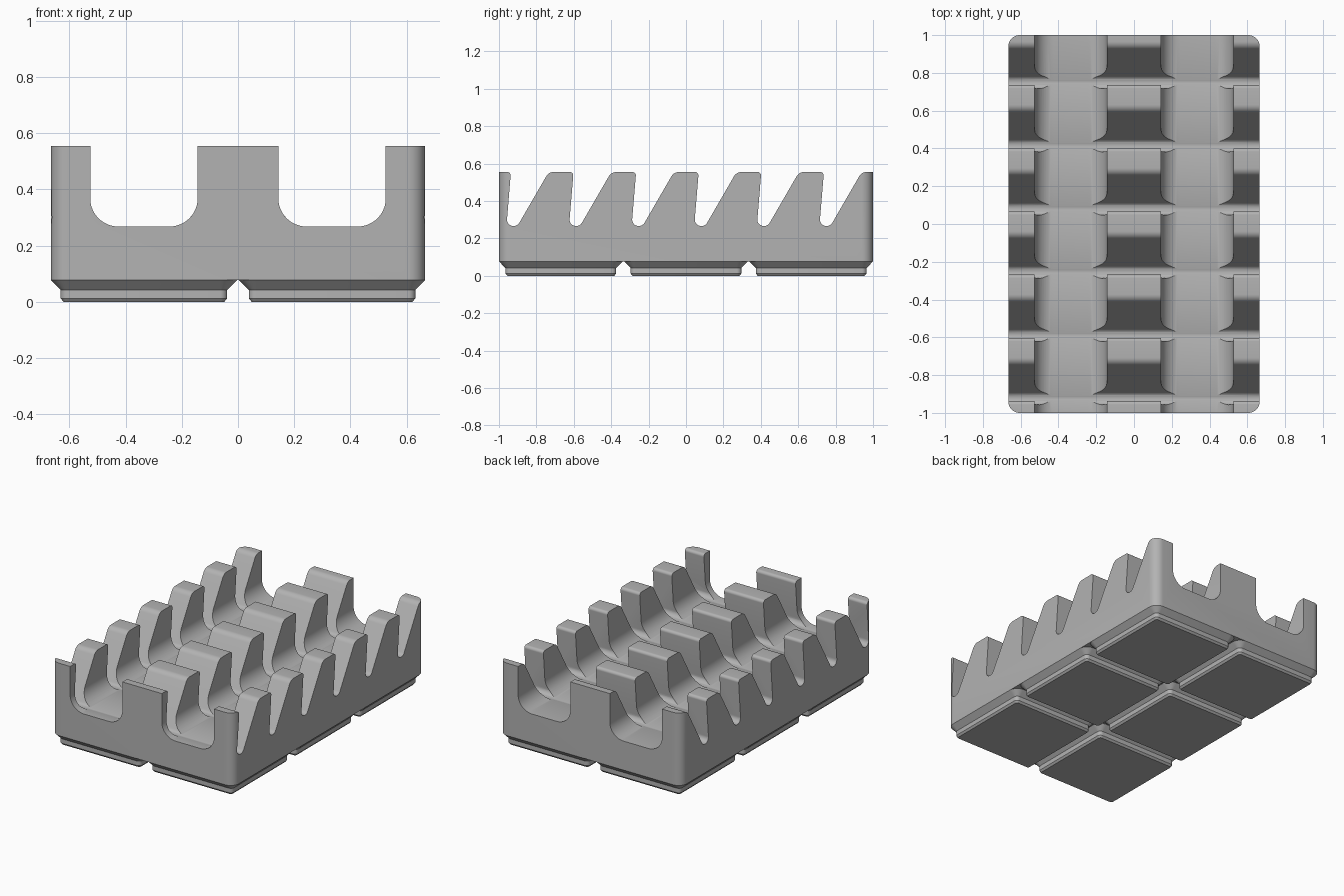
import bpy, bmesh, math
from mathutils import Vector

cube = bpy.data.objects.get("Cube")
if cube:
    bpy.data.objects.remove(cube)

MM = 2 / 125.5                     # one millimetre in scene units
CELL = 42 * MM                     # pitch of the foot grid
HALF_X, HALF_Y = 41.75 * MM, 1.0
BASE_Z, TOP_Z = 0.077, 0.555
SLOT_PITCH = CELL / 2

grey = bpy.data.materials.new("grey_plastic")
grey.use_nodes = True
colour = (0.45, 0.45, 0.45, 1)
grey.diffuse_color = colour
grey.node_tree.nodes["Principled BSDF"].inputs["Base Color"].default_value = colour


def rounded(corners, seg=8):
    """Closed 2D outline from (u, v, fillet radius) corners."""
    out = []
    for i, (u, v, r) in enumerate(corners):
        p = Vector((u, v))
        if r == 0:
            out.append(p)
            continue
        a = (Vector(corners[i - 1][:2]) - p).normalized()
        b = (Vector(corners[(i + 1) % len(corners)][:2]) - p).normalized()
        half = a.angle(b) / 2
        centre = p + (a + b).normalized() * r / math.sin(half)
        start = p + a * r / math.tan(half) - centre
        end = p + b * r / math.tan(half) - centre
        turn = math.pi - 2 * half
        for k in range(seg + 1):
            t = k / seg
            w0 = math.sin((1 - t) * turn) / math.sin(turn)
            w1 = math.sin(t * turn) / math.sin(turn)
            out.append(centre + start * w0 + end * w1)
    return out


def rectangle(hx, hy, r):
    return rounded([(-hx, -hy, r), (hx, -hy, r), (hx, hy, r), (-hx, hy, r)])


def loft(bm, rings, cap_end=True):
    """Skin a list of 3D rings and close the ends."""
    loops = [[bm.verts.new(p) for p in ring] for ring in rings]
    n = len(loops[0])
    for lo, hi in zip(loops, loops[1:]):
        for i in range(n):
            j = (i + 1) % n
            bm.faces.new((lo[i], lo[j], hi[j], hi[i]))
    bm.faces.new(loops[0][::-1])
    if cap_end:
        bm.faces.new(loops[-1])


def make_object(name, bm):
    bmesh.ops.recalc_face_normals(bm, faces=bm.faces)
    mesh = bpy.data.meshes.new(name)
    bm.to_mesh(mesh)
    bm.free()
    mesh.materials.append(grey)
    obj = bpy.data.objects.new(name, mesh)
    bpy.context.collection.objects.link(obj)
    return obj


def solid(name, *rings):
    bm = bmesh.new()
    loft(bm, rings)
    return make_object(name, bm)


def activate(obj):
    bpy.ops.object.select_all(action='DESELECT')
    obj.select_set(True)
    bpy.context.view_layer.objects.active = obj


def combine(target, tool, operation):
    activate(target)
    mod = target.modifiers.new("cut", 'BOOLEAN')
    mod.operation, mod.solver, mod.object = operation, 'EXACT', tool
    bpy.ops.object.modifier_apply(modifier=mod.name)
    bpy.data.objects.remove(tool)


# Sawtooth side profile: a steep wall, a round slot floor and a 60 degree slope
side = [(-1.1, 0.0, 0), (-1.1, TOP_Z, 0)]
for i in range(6):
    y = i * SLOT_PITCH
    side += [(y - 0.936, TOP_Z, 0.018), (y - 0.960, 0.2665, 0.0335),
             (y - 0.901, 0.2665, 0.0335), (y - 0.734, TOP_Z, 0.046)]
side += [(1.1, TOP_Z, 0), (1.1, 0.0, 0)]
outline = rounded(side)
body = solid("toothed_body", *[[(x, p.x, p.y) for p in outline] for x in (-0.8, 0.8)])

# Trim the body to the rounded footprint
foot_print = rectangle(HALF_X, HALF_Y, 3.75 * MM)
block = solid("footprint_block", *[[(p.x, p.y, z) for p in foot_print] for z in (BASE_Z, 0.7)])
combine(body, block, 'INTERSECT')

# Two lengthwise channels with rounded floors
for side_sign in (-1, 1):
    c, w = side_sign * CELL / 2, 0.191
    channel = rounded([(c - w, 0.7, 0), (c - w, 0.268, 0.1),
                       (c + w, 0.268, 0.1), (c + w, 0.7, 0)], 12)
    cutter = solid("channel_cutter", *[[(p.x, y, p.y) for p in channel] for y in (-1.2, 1.2)])
    combine(body, cutter, 'DIFFERENCE')

# Grid of stepped feet: half size, corner radius, height
steps = [(0.286, 0.013, 0), (0.2964, 0.0255, 0.0125),
         (0.2964, 0.0255, 0.042), (0.3307, 0.0598, BASE_Z)]
bm = bmesh.new()
for cx in (-0.5, 0.5):
    for cy in (-1, 0, 1):
        loft(bm, [[(p.x + cx * CELL, p.y + cy * CELL, z) for p in rectangle(h, h, r)]
                  for h, r, z in steps], cap_end=False)
feet = make_object("base_feet", bm)

for obj in (body, feet):
    activate(obj)
    bpy.ops.object.shade_smooth_by_angle(angle=math.radians(25))
